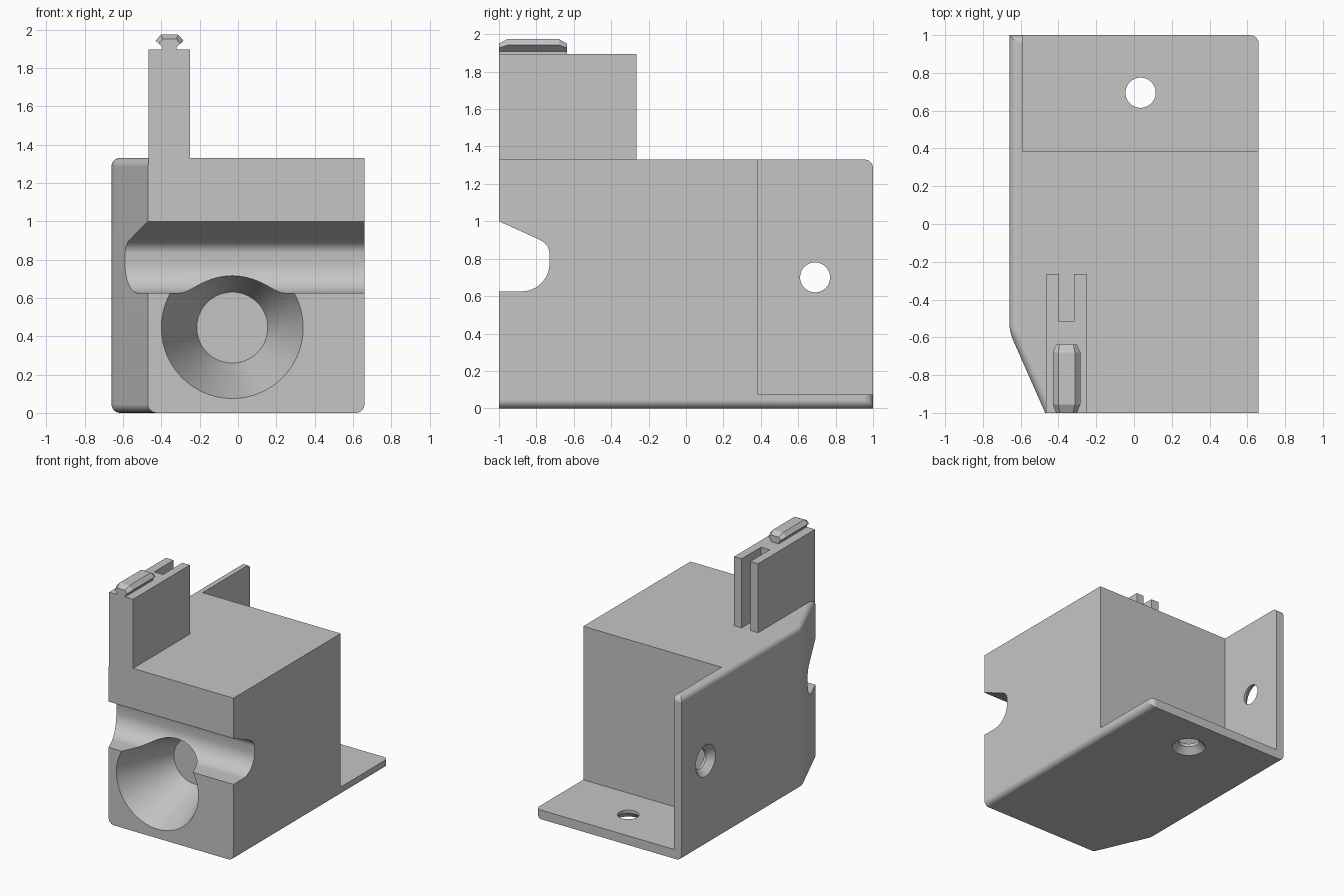
import bpy, bmesh, math
from mathutils import Vector

cube = bpy.data.objects.get("Cube")
if cube:
    bpy.data.objects.remove(cube, do_unlink=True)

grey = bpy.data.materials.new("plain_grey")
grey.use_nodes = True
grey.diffuse_color = (0.56, 0.56, 0.56, 1)
grey.node_tree.nodes["Principled BSDF"].inputs["Base Color"].default_value = (0.56, 0.56, 0.56, 1)


def add_object(name, bm):
    bmesh.ops.recalc_face_normals(bm, faces=bm.faces)
    mesh = bpy.data.meshes.new(name)
    bm.to_mesh(mesh)
    bm.free()
    mesh.materials.append(grey)
    obj = bpy.data.objects.new(name, mesh)
    bpy.context.collection.objects.link(obj)
    return obj


def prism(points, axis, low, high):
    """Extrude a 2D profile along x or z."""
    bm = bmesh.new()
    place = {"x": lambda u, v: (low, u, v), "z": lambda u, v: (u, v, low)}[axis]
    face = bm.faces.new([bm.verts.new(place(u, v)) for u, v in points])
    moved = bmesh.ops.extrude_face_region(bm, geom=[face])["geom"]
    shift = Vector((high - low, 0, 0)) if axis == "x" else Vector((0, 0, high - low))
    bmesh.ops.translate(bm, vec=shift, verts=[g for g in moved if isinstance(g, bmesh.types.BMVert)])
    return bm


def box(x0, x1, y0, y1, z0, z1):
    return prism([(x0, y0), (x1, y0), (x1, y1), (x0, y1)], "z", z0, z1)


def cone(start, end, r1, r2, sides=64):
    """Round cutter running between two points."""
    a, b = Vector(start), Vector(end)
    bm = bmesh.new()
    bmesh.ops.create_cone(bm, cap_ends=True, segments=sides, radius1=r1, radius2=r2, depth=(b - a).length)
    turn = (b - a).to_track_quat("Z", "Y").to_matrix().to_4x4()
    bmesh.ops.transform(bm, matrix=turn, verts=bm.verts)
    bmesh.ops.translate(bm, vec=(a + b) / 2, verts=bm.verts)
    return bm


def cut(obj, cutters):
    """Subtract each cutter, then remove it."""
    helpers = []
    for bm in cutters:
        helper = add_object("cutter", bm)
        helper.hide_render = True
        helpers.append(helper)
        mod = obj.modifiers.new("cut", "BOOLEAN")
        mod.operation, mod.solver, mod.object = "DIFFERENCE", "EXACT", helper
    bpy.context.view_layer.update()
    graph = bpy.context.evaluated_depsgraph_get()
    mesh = bpy.data.meshes.new_from_object(obj.evaluated_get(graph))
    obj.modifiers.clear()
    obj.data = mesh
    for helper in helpers:
        bpy.data.objects.remove(helper, do_unlink=True)


# Main block with one slanted front corner and rounded outer edges
body_bm = prism([(-0.66, 1), (-0.66, -0.57), (-0.47, -1), (0.66, -1), (0.66, 1)], "z", 0, 1.33)


def is_rounded(edge):
    m = (edge.verts[0].co + edge.verts[1].co) / 2
    side = m.x < -0.5 and m.y < 0.9
    far_side = m.x > 0.6 and m.y > -0.9 and m.z < 1
    top_back = m.y > 0.9 and m.z > 1
    return side or far_side or top_back


bmesh.ops.bevel(body_bm, geom=[e for e in body_bm.edges if is_rounded(e)], offset=0.045,
                offset_type="OFFSET", segments=6, profile=0.5, affect="EDGES")
body = add_object("bracket_body", body_bm)

# Cross groove profile in the front face
arc = [(-0.88 + 0.15 * math.cos(t * math.pi / 24), 0.775 - 0.15 * math.sin(t * math.pi / 24))
       for t in range(13)]
groove = [(-1.1, 1.045), (-0.79, 0.905), (-0.76, 0.888), (-0.738, 0.864), (-0.73, 0.835)]
groove += arc + [(-1.1, 0.625)]

cut(body, [
    # Rear pocket that leaves the side flange and base flange
    box(-0.59, 1, 0.385, 1.3, 0.075, 1.6),
    prism(groove, "x", -1, 1),
    # Front funnel
    cone((-0.03, -1.2, 0.445), (-0.03, -0.52, 0.445), 0.447, 0.185, 96),
    # Countersunk screw holes
    cone((-0.8, 0.69, 0.7), (-0.5, 0.69, 0.7), 0.08, 0.08),
    cone((-0.68, 0.69, 0.7), (-0.61, 0.69, 0.7), 0.147, 0.08),
    cone((0.035, 0.695, -0.1), (0.035, 0.695, 0.2), 0.08, 0.08),
    cone((0.035, 0.695, -0.02), (0.035, 0.695, 0.05), 0.147, 0.08),
])

bpy.ops.object.select_all(action="DESELECT")
body.select_set(True)
bpy.context.view_layer.objects.active = body
bpy.ops.object.shade_smooth_by_angle(angle=math.radians(28))
weighted = body.modifiers.new("weighted_normals", "WEIGHTED_NORMAL")
weighted.keep_sharp = True

# Upright post, slotted at the back
x0, x1, s0, s1 = -0.467, -0.25, -0.397, -0.318
add_object("slotted_post", prism(
    [(x0, -1), (x1, -1), (x1, -0.265), (s1, -0.265), (s1, -0.515),
     (s0, -0.515), (s0, -0.265), (x0, -0.265)], "z", 1.28, 1.895))

# Ridge on the post, lofted with tapered ends
half_full = [(0.036, 1.88), (0.036, 1.908), (0.073, 1.942), (0.044, 1.974)]
half_end = [(0.036, 1.88), (0.036, 1.908), (0.055, 1.927), (0.036, 1.95)]
ridge = bmesh.new()
rings = []
for y, half in ((-1, half_end), (-0.955, half_full), (-0.68, half_full), (-0.637, half_end)):
    loop = half + [(-u, v) for u, v in reversed(half)]
    rings.append([ridge.verts.new((-0.357 + u, y, v)) for u, v in loop])
for a, b in zip(rings, rings[1:]):
    for i in range(len(a)):
        j = (i + 1) % len(a)
        ridge.faces.new((a[i], a[j], b[j], b[i]))
ridge.faces.new(rings[0])
ridge.faces.new(rings[-1])
add_object("post_ridge", ridge)
